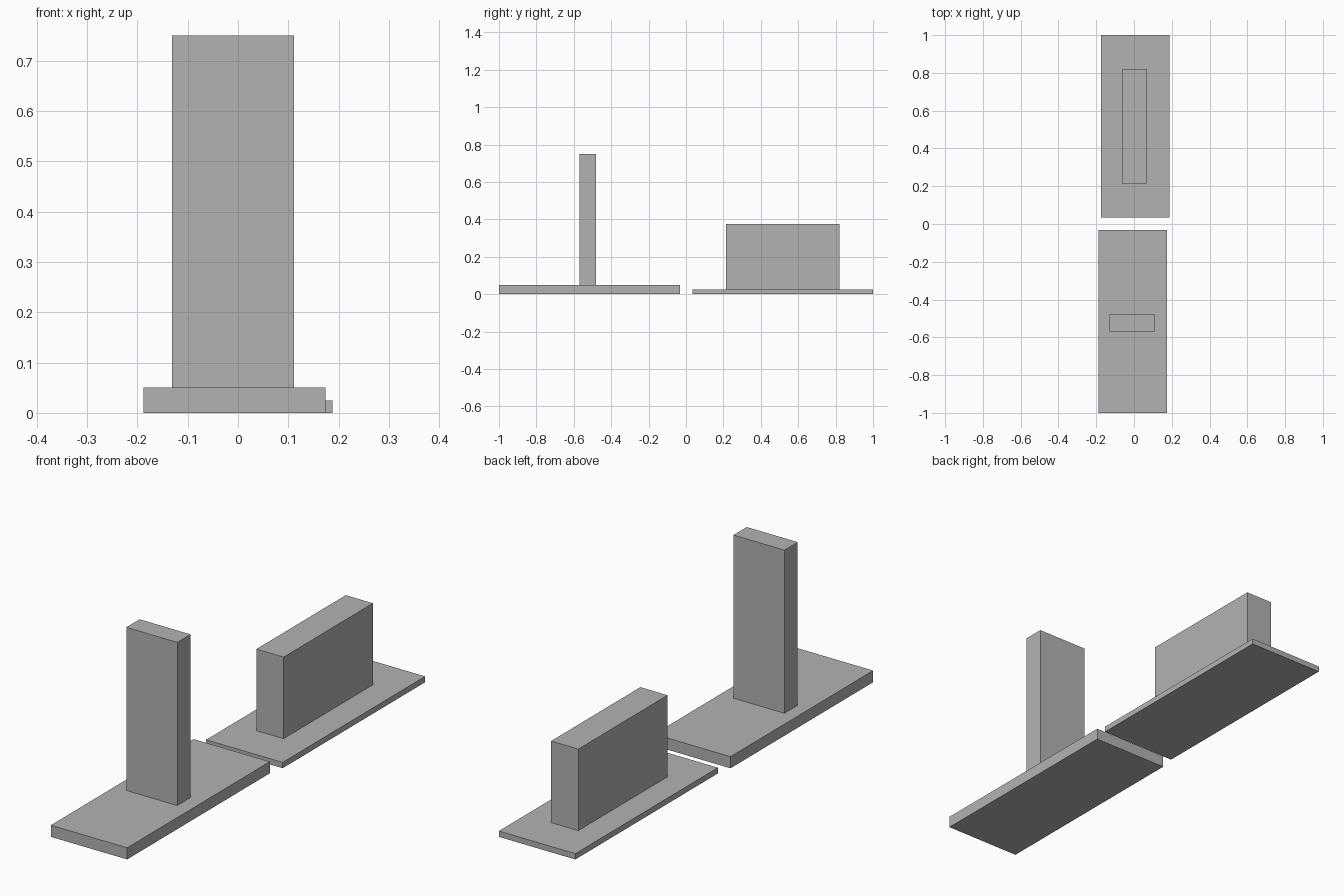
import bpy

cube = bpy.data.objects.get("Cube")
if cube:
    bpy.data.objects.remove(cube, do_unlink=True)

# Single plain grey for every part
GREY = (0.45, 0.45, 0.45, 1)
grey = bpy.data.materials.new("plain_grey")
grey.use_nodes = True
grey.diffuse_color = GREY
grey.node_tree.nodes["Principled BSDF"].inputs["Base Color"].default_value = GREY


def box(name, x, y, z):
    """Flat-faced box spanning the given (low, high) ranges."""
    spans = (x, y, z)
    bpy.ops.mesh.primitive_cube_add(size=1, location=[(a + b) / 2 for a, b in spans])
    obj = bpy.context.object
    obj.name = name
    obj.scale = [b - a for a, b in spans]
    bpy.ops.object.transform_apply(location=False, rotation=False, scale=True)
    obj.data.materials.append(grey)
    return obj


# Front half: thick base plate with a tall narrow slab
box("front_base", (-0.188, 0.174), (-1, -0.033), (0, 0.05))
box("front_tall_slab", (-0.131, 0.111), (-0.57, -0.48), (0.05, 0.75))

# Back half: thin base plate with a low long slab
box("back_base", (-0.175, 0.188), (0.034, 1), (0, 0.025))
box("back_long_slab", (-0.063, 0.066), (0.215, 0.82), (0.025, 0.375))
